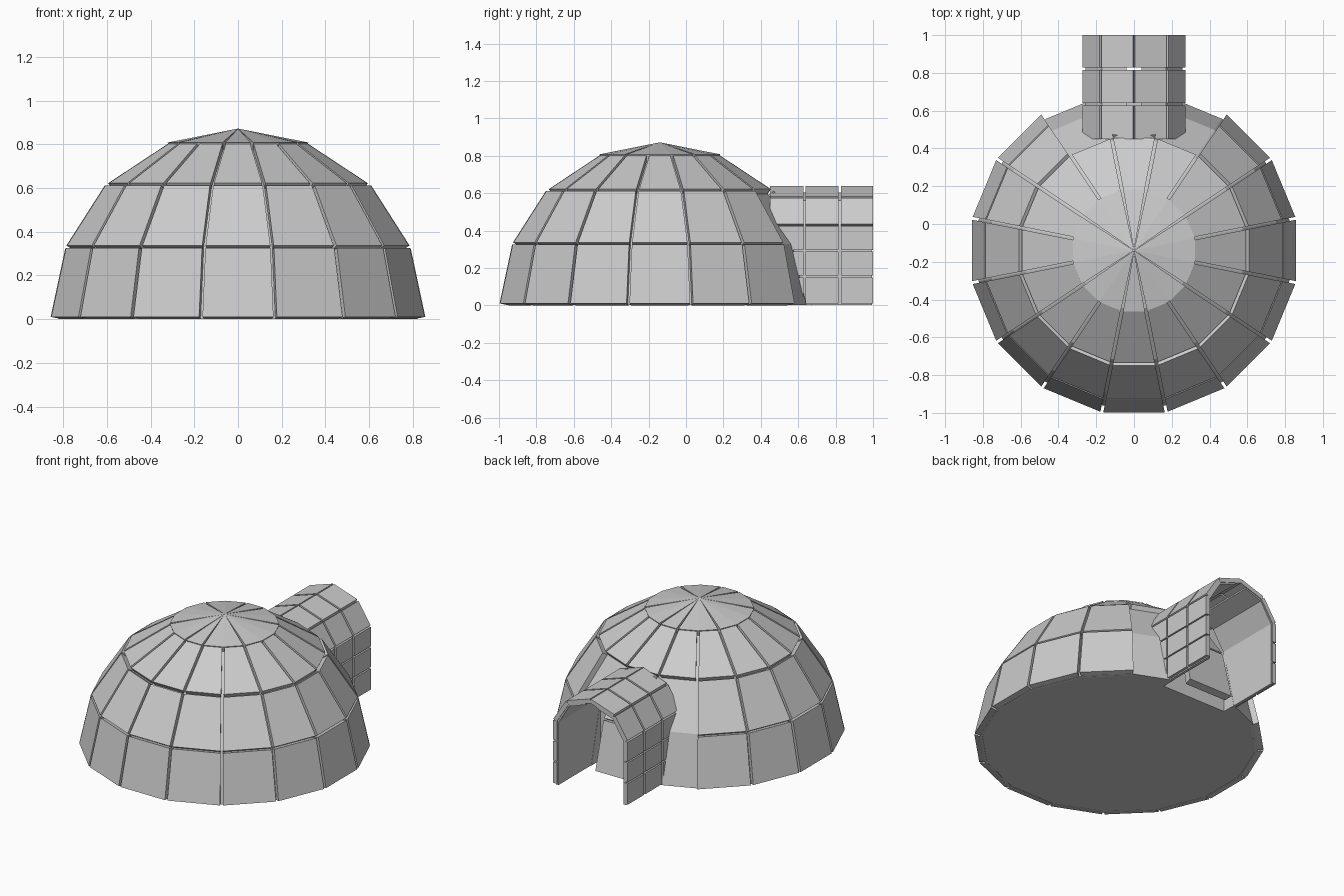
import bpy, bmesh, math
from mathutils import Vector

if "Cube" in bpy.data.objects:
    bpy.data.objects.remove(bpy.data.objects["Cube"])

CY = -0.14                      # dome centre
N = 16
STEP = 2 * math.pi / N
T = math.tan(STEP / 2)


def finish(bm, name):
    bmesh.ops.recalc_face_normals(bm, faces=bm.faces)
    me = bpy.data.meshes.new(name)
    bm.to_mesh(me)
    bm.free()
    ob = bpy.data.objects.new(name, me)
    bpy.context.collection.objects.link(ob)
    return ob


def loft(bm, a, b):
    """Closed solid between two matching point loops."""
    va = [bm.verts.new(p) for p in a]
    vb = [bm.verts.new(p) for p in b]
    bm.faces.new(va)
    bm.faces.new(vb[::-1])
    n = len(a)
    for i in range(n):
        j = (i + 1) % n
        bm.faces.new((va[i], vb[i], vb[j], va[j]))


def inset_quad(p, q, t):
    """Profile quad: outer line p-q thickened inward by t."""
    d = (Vector(q) - Vector(p)).normalized()
    n = Vector((-d.y, d.x)) * t
    return [Vector(p), Vector(q), Vector(q) + n, Vector(p) + n]


def ring_point(r, ang, z):
    return Vector((r * math.sin(ang), CY - r * math.cos(ang), z))


def extrude_profile(bm, pts, y0, y1, side=1):
    loft(bm, [(side * x, y0, z) for x, z in pts], [(side * x, y1, z) for x, z in pts])


# Dome block rows: outer profile lines (radius to face, z)
rows = [((.857, .011), (.79, .325)), ((.785, .337), (.61, .611)), ((.594, .622), (.32, .803))]
blocks = bmesh.new()
for p, q in rows:
    quad = inset_quad(p, q, .05)
    for k in range(N):
        a = k * STEP
        out = Vector((math.sin(a), -math.cos(a), 0))
        tan = Vector((math.cos(a), math.sin(a), 0))
        sides = []
        for s in (-1, 1):
            sides.append([Vector((0, CY, v.y)) + out * v.x + tan * s * (v.x * T - .008) for v in quad])
        loft(blocks, *sides)
dome_blocks = finish(blocks, "dome_blocks")

# Cap wedges
cap = bmesh.new()
R = .322 / math.cos(STEP / 2)
cuts = [0, 1, 3, 6, 8, 9, 11, 14, 16]
for a, b in zip(cuts, cuts[1:]):
    angs = [(i - .5) * STEP for i in range(a, b + 1)]
    angs[0] += .02
    angs[-1] -= .02
    rim = [ring_point(R, t, .808) for t in angs]
    low = [ring_point(R - .012, t, .765) for t in angs]
    top, bot = Vector((0, CY, .872)), Vector((0, CY, .82))
    vt, vb, vr, vl = cap.verts.new(top), cap.verts.new(bot), [cap.verts.new(p) for p in rim], [cap.verts.new(p) for p in low]
    for i in range(len(rim) - 1):
        cap.faces.new((vt, vr[i], vr[i + 1]))
        cap.faces.new((vb, vl[i + 1], vl[i]))
        cap.faces.new((vr[i], vl[i], vl[i + 1], vr[i + 1]))
    cap.faces.new((vt, vb, vl[0], vr[0]))
    cap.faces.new((vt, vr[-1], vl[-1], vb))
finish(cap, "dome_cap")

# Solid core with floor, seen in the joints
core = bmesh.new()
prof = [(.822, .002), (.752, .328), (.575, .6), (.305, .776)]
rings = [[core.verts.new(ring_point(r / math.cos(STEP / 2), (k - .5) * STEP, z)) for k in range(N)] for r, z in prof]
apex = core.verts.new((0, CY, .84))
core.faces.new(rings[0])
for k in range(N):
    j = (k + 1) % N
    for lo, hi in zip(rings, rings[1:]):
        core.faces.new((lo[k], lo[j], hi[j], hi[k]))
    core.faces.new((rings[-1][k], rings[-1][j], apex))
dome_core = finish(core, "dome_core")

# Doorway cut through the dome
inner = [(.236, .0), (.236, .418), (.158, .546), (0, .6)]
cut = bmesh.new()
loop = [(x, z) for x, z in inner]
loop[0] = (.236, -.1)
loop += [(-x, z) for x, z in loop[-2::-1]]
extrude_profile(cut, loop, .56, 1.2)
cutter = finish(cut, "doorway_cutter")
cutter.hide_render = True
for ob in (dome_blocks, dome_core):
    m = ob.modifiers.new("doorway", 'BOOLEAN')
    m.operation = 'DIFFERENCE'
    m.solver = 'EXACT'
    m.object = cutter
    bpy.context.view_layer.objects.active = ob
    bpy.ops.object.modifier_apply(modifier=m.name)
bpy.data.objects.remove(cutter)

# Tunnel bricks
lines = [((.273, .011), (.273, .15)), ((.273, .159), (.273, .288)), ((.273, .297), (.273, .425)),
         ((.272, .436), (.183, .574)), ((.173, .583), (.004, .638))]
bricks = bmesh.new()
for y0, y1 in ((.45, .627), (.64, .815), (.828, 1.0)):
    for p, q in lines:
        for s in (-1, 1):
            extrude_profile(bricks, inset_quad(p, q, .028), y0, y1, s)
finish(bricks, "tunnel_bricks")

# Tunnel lining, open along the crown
liner = bmesh.new()
half = [(.238, .003), (.238, .418), (.159, .546), (.04, .588),
        (.04, .604), (.169, .56), (.256, .424), (.256, .003)]
for s in (-1, 1):
    extrude_profile(liner, half, .55, .995, s)
finish(liner, "tunnel_lining")
